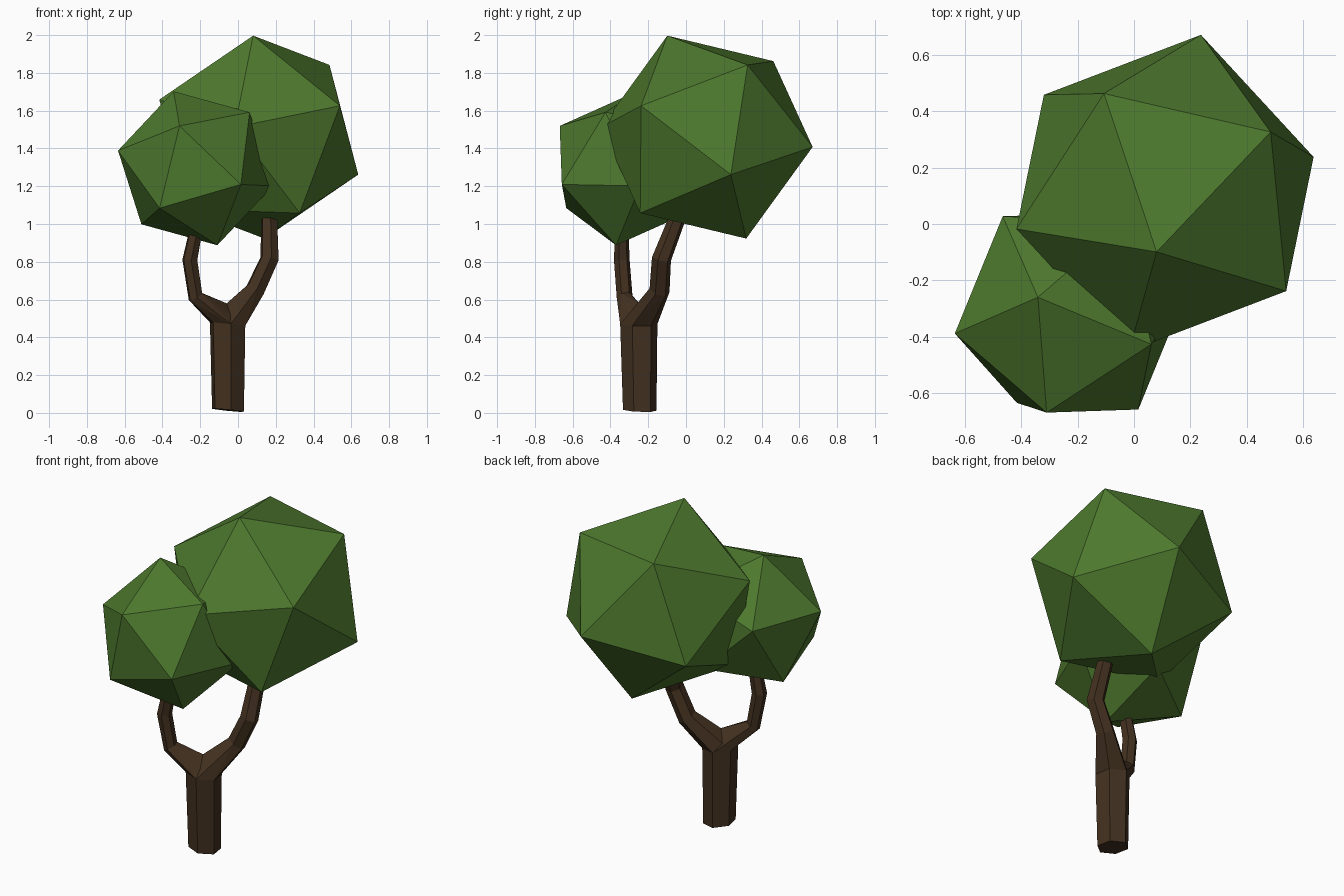
import bpy, bmesh
from math import cos, sin, radians
from mathutils import Vector, Matrix

if "Cube" in bpy.data.objects:
    bpy.data.objects.remove(bpy.data.objects["Cube"])


def material(name, rgb):
    mat = bpy.data.materials.new(name)
    mat.diffuse_color = (*rgb, 1)
    mat.use_nodes = True
    mat.node_tree.nodes["Principled BSDF"].inputs["Base Color"].default_value = mat.diffuse_color
    return mat


def finish(bm, name, mat):
    mesh = bpy.data.meshes.new(name)
    bm.to_mesh(mesh)
    bm.free()
    mesh.materials.append(mat)
    bpy.context.collection.objects.link(bpy.data.objects.new(name, mesh))


def frame(a, b):
    x = a.normalized()
    z = a.cross(b).normalized()
    return Matrix((x, z.cross(x), z)).transposed()


def crown(name, centre, radius, corner, neighbour, mat):
    """Icosahedron turned so one edge runs from corner to neighbour."""
    bm = bmesh.new()
    bmesh.ops.create_icosphere(bm, subdivisions=1, radius=radius)
    bm.verts.ensure_lookup_table()
    v = bm.verts[0]
    w = v.link_edges[0].other_vert(v)
    c = Vector(centre)
    turn = frame(Vector(corner) - c, Vector(neighbour) - c) @ frame(v.co, w.co).transposed()
    bmesh.ops.transform(bm, matrix=Matrix.Translation(c) @ turn.to_4x4(), verts=bm.verts)
    finish(bm, name, mat)


def hexagon(centre, radius, normal):
    q = Vector((0, 0, 1)).rotation_difference(Vector(normal))
    return [Vector(centre) + q @ Vector((radius * cos(radians(a)), -radius * sin(radians(a)), 0))
            for a in range(20, 380, 60)]


def loft(bm, rings, cap):
    rows = [[bm.verts.new(p) for p in r] for r in rings]
    for r, s in zip(rows, rows[1:]):
        for i in range(6):
            j = (i + 1) % 6
            bm.faces.new((r[i], r[j], s[j], s[i]))
    bm.faces.new(rows[cap])


def branch_rings(start, stations):
    pts = [Vector(start)] + [Vector(s[:3]) for s in stations]
    rings = []
    for i, s in enumerate(stations, 1):
        n = (pts[i] - pts[i - 1]).normalized()
        if i < len(stations):
            n += (pts[i + 1] - pts[i]).normalized()
        rings.append(hexagon(pts[i], s[3], n))
    return rings


green = material("leaf_green", (0.075, 0.19, 0.027))
brown = material("bark_brown", (0.055, 0.03, 0.014))

# Leaf crowns
crown("large_crown", (0.11, 0.11, 1.46), 0.577, (0.08, -0.10, 2.0), (0.54, -0.24, 1.63), green)
crown("small_crown", (-0.225, -0.315, 1.295), 0.427, (-0.34, -0.26, 1.70), (-0.31, -0.67, 1.52), green)

# Trunk with a slightly tilted foot
bm = bmesh.new()
foot = hexagon((-0.053, -0.245, 0.014), 0.09, (0.1, 0.04, 1))
top = hexagon((-0.055, -0.25, 0.47), 0.1, (0.1, 0.02, 1))
loft(bm, [foot, top], 0)

# Two bent branches, each joined to the trunk by a hull that meets at the fork
fork = Vector((-0.06, -0.25, 0.58))
branches = [
    [(0.09, -0.14, 0.65, 0.055), (0.167, -0.13, 0.815, 0.052), (0.165, -0.05, 1.02, 0.045)],
    [(-0.225, -0.325, 0.615, 0.043), (-0.255, -0.34, 0.81, 0.042), (-0.22, -0.34, 0.98, 0.036)],
]
for stations in branches:
    rings = branch_rings((-0.055, -0.25, 0.5), stations)
    loft(bm, rings, -1)
    verts = [bm.verts.new(p) for p in top + rings[0] + [fork]]
    hull = bmesh.ops.convex_hull(bm, input=verts)
    spare = {g for g in hull["geom_interior"] + hull["geom_unused"] if isinstance(g, bmesh.types.BMVert)}
    bmesh.ops.delete(bm, geom=list(spare), context='VERTS')
bmesh.ops.recalc_face_normals(bm, faces=bm.faces)
finish(bm, "trunk_and_branches", brown)
